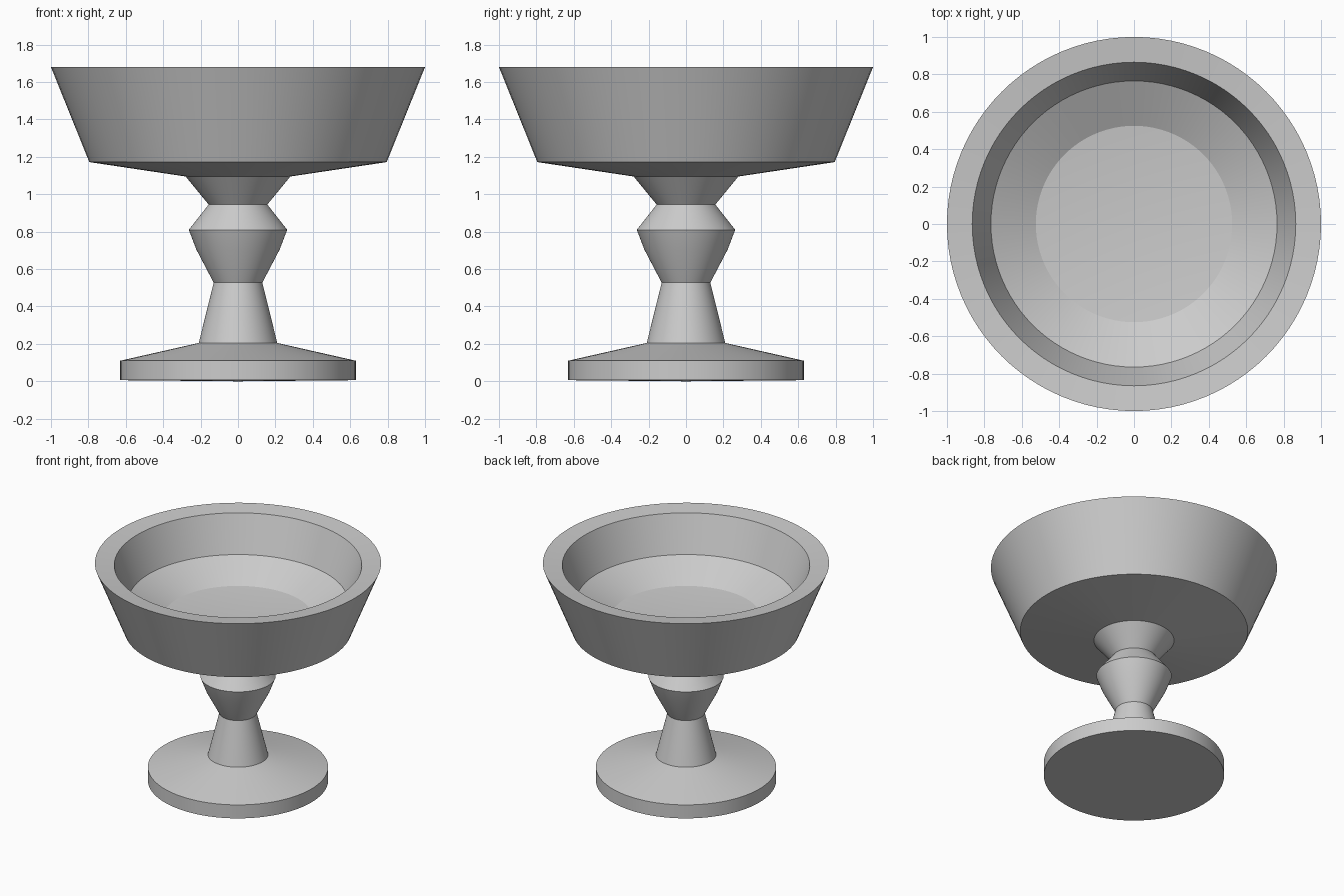
import bpy, bmesh, math

if "Cube" in bpy.data.objects:
    bpy.data.objects.remove(bpy.data.objects["Cube"])

SIDES = 96

# Half profile (radius, height): underside, foot, stem, bowl outside, rim, bowl inside
PROFILE = [
    (0, 0), (0.63, 0.006), (0.63, 0.11), (0.21, 0.205),              # foot
    (0.13, 0.527), (0.223, 0.705), (0.263, 0.81), (0.157, 0.945),    # stem
    (0.28, 1.095), (0.795, 1.172), (1.0, 1.68),                      # bowl outside
    (0.865, 1.665), (0.765, 1.39), (0.525, 1.26), (0, 1.21),         # bowl inside
]


def lathe(name, profile):
    bm = bmesh.new()
    verts = [bm.verts.new((r, 0, z)) for r, z in profile]
    edges = [bm.edges.new(pair) for pair in zip(verts, verts[1:])]
    bmesh.ops.spin(bm, geom=verts + edges, cent=(0, 0, 0), axis=(0, 0, 1),
                   angle=math.tau, steps=SIDES)
    bmesh.ops.remove_doubles(bm, verts=bm.verts, dist=0.0005)
    bmesh.ops.recalc_face_normals(bm, faces=bm.faces)
    mesh = bpy.data.meshes.new(name)
    bm.to_mesh(mesh)
    bm.free()
    obj = bpy.data.objects.new(name, mesh)
    bpy.context.collection.objects.link(obj)
    return obj


# Footed bowl turned as one closed surface
goblet = lathe("goblet", PROFILE)
bpy.context.view_layer.objects.active = goblet
goblet.select_set(True)
bpy.ops.object.shade_smooth_by_angle(angle=math.radians(8))
